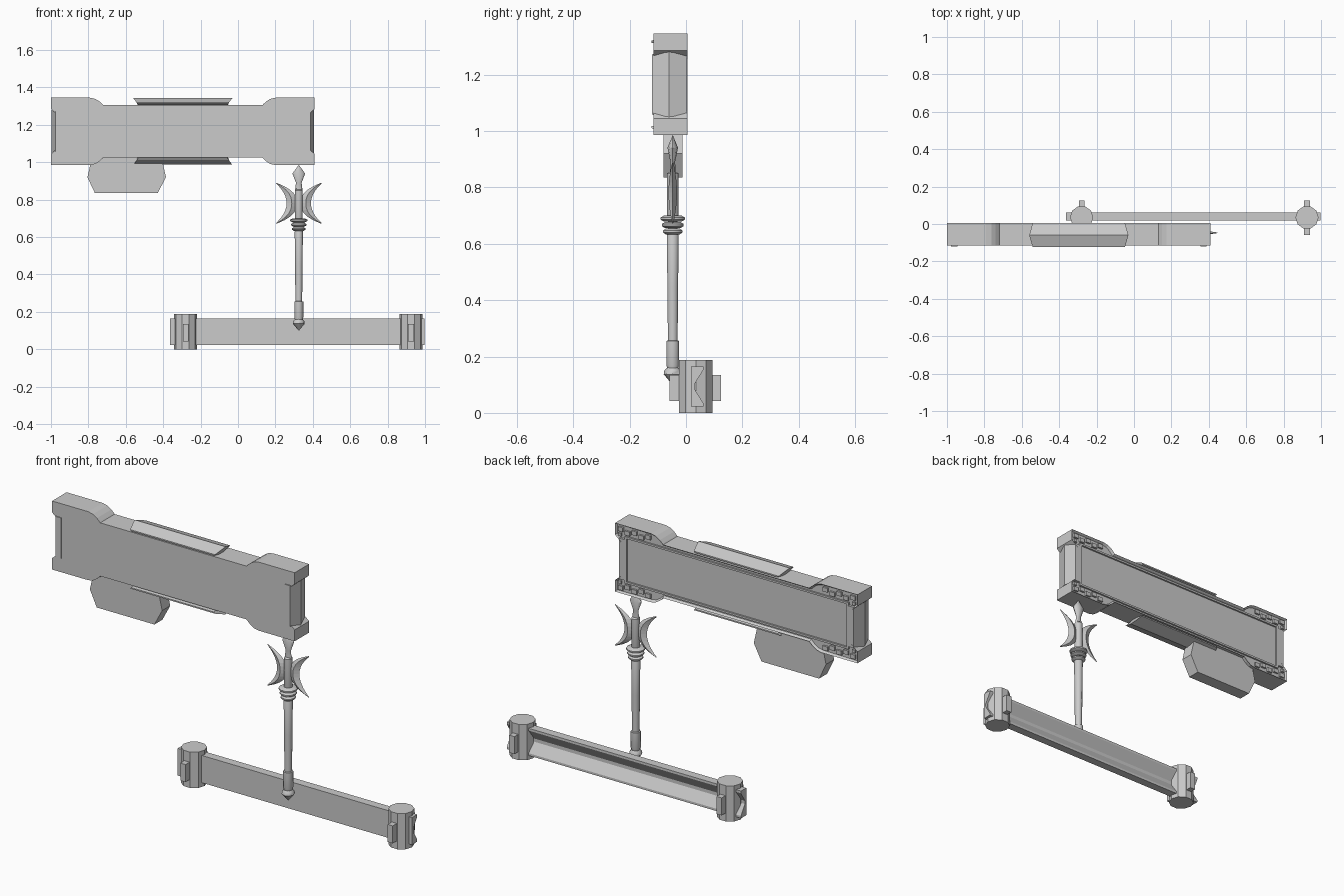
import bpy, bmesh, math
from mathutils import Vector

if "Cube" in bpy.data.objects:
    bpy.data.objects.remove(bpy.data.objects["Cube"], do_unlink=True)

GREY = (0.6, 0.6, 0.6, 1)
mat = bpy.data.materials.new("plain grey")
mat.use_nodes = True
mat.diffuse_color = GREY
mat.node_tree.nodes["Principled BSDF"].inputs["Base Color"].default_value = GREY


def finish(name, bm):
    bmesh.ops.recalc_face_normals(bm, faces=bm.faces)
    me = bpy.data.meshes.new(name)
    bm.to_mesh(me)
    bm.free()
    me.materials.append(mat)
    ob = bpy.data.objects.new(name, me)
    bpy.context.collection.objects.link(ob)
    return ob


def loft(bm, rings, cap=True, closed=False):
    """Join rings of points with quads."""
    rows = [[bm.verts.new(p) for p in r] for r in rings]
    n = len(rows[0])
    pairs = list(zip(rows, rows[1:])) + ([(rows[-1], rows[0])] if closed else [])
    for a, b in pairs:
        for i in range(n):
            j = (i + 1) % n
            bm.faces.new((a[i], a[j], b[j], b[i]))
    if cap:
        return bm.faces.new(rows[0]), bm.faces.new(rows[-1])


def box(bm, x0, x1, y0, y1, z0, z1):
    loft(bm, [[(x0, y0, z), (x1, y0, z), (x1, y1, z), (x0, y1, z)] for z in (z0, z1)])


def prism(bm, outline, y0, y1):
    return loft(bm, [[(x, y, z) for x, z in outline] for y in (y0, y1)])


# Hammer head: quarter outline mirrored about its own centre
CX, CZ = -0.295, 1.165
quarter = [(0.67, 0.09), (0.705, 0.12), (0.705, 0.18), (0.495, 0.18)]
quarter += [(0.495 - 0.07 * math.sin(a), 0.14 + 0.04 * math.cos(a) ** 2)
            for a in (0.4, 0.8, 1.2, math.pi / 2)]
right_top = quarter
left_top = [(-x, z) for x, z in reversed(quarter)]
upper = right_top + left_top
lower = [(x, -z) for x, z in reversed(upper)]
head = [(CX + x, CZ + z) for x, z in upper + lower]

bm = bmesh.new()
front, back = prism(bm, head, -0.115, 0.005)
bm.normal_update()
bmesh.ops.recalc_face_normals(bm, faces=bm.faces)
bmesh.ops.inset_region(bm, faces=[back], thickness=0.009, depth=0)
bmesh.ops.translate(bm, verts=back.verts, vec=(0, -0.012, 0))
rim = bmesh.ops.extrude_face_region(bm, geom=[back])
bmesh.ops.delete(bm, geom=[back], context='FACES_ONLY')
finish("head_body", bm)

# Raised rectangular border on the back
bm = bmesh.new()
for s in (-1, 1):
    z = CZ + s * 0.118
    box(bm, CX - 0.65, CX + 0.65, -0.01, 0.002, z - 0.005, z + 0.005)
    x = CX + s * 0.645
    box(bm, x - 0.006, x + 0.006, -0.01, 0.002, CZ - 0.113, CZ + 0.113)
finish("back_border", bm)

# Small blocks in the four back corners
bm = bmesh.new()
for sx in (-1, 1):
    for sz in (-1, 1):
        for i in range(5):
            x = CX + sx * (0.515 + i * 0.04)
            z = CZ + sz * (0.142 if i % 2 else 0.154)
            box(bm, x - 0.014, x + 0.014, -0.01, 0.003, z - 0.011, z + 0.011)
        x, z = CX + sx * 0.68, CZ + sz * 0.125
        box(bm, x - 0.008, x + 0.008, -0.01, 0.003, z - 0.008, z + 0.008)
finish("corner_blocks", bm)

# Pointed end plates
for side, s in (("right", -1), ("left", 1)):
    bm = bmesh.new()
    plan = [(0.65, -0.12, 0), (0.682, -0.12, 0), (0.702, -0.06, 0.008),
            (0.682, 0.004, 0), (0.65, 0.004, 0)]
    loft(bm, [[(CX + s * x, y, CZ + t * (0.107 + up)) for x, y, up in plan]
              for t in (-1, 1)])
    finish(side + "_end_plate", bm)

# Ridged rails along the top and bottom of the head
for name, s in (("top", 1), ("bottom", -1)):
    bm = bmesh.new()
    section = [(-0.122, 0.148, 0.24), (-0.122, 0.155, 0.247), (-0.06, 0.178, 0.265),
               (0.005, 0.155, 0.247), (0.005, 0.148, 0.24), (-0.06, 0.135, 0.24)]
    loft(bm, [[(CX + t * hx, y, CZ + s * z) for y, z, hx in section] for t in (-1, 1)])
    finish(name + "_rail", bm)

# Counterweight hanging below the head
bm = bmesh.new()
prism(bm, [(-0.805, 0.92), (-0.79, 0.985), (-0.74, 1.03), (-0.41, 1.03),
           (-0.385, 0.92), (-0.43, 0.835), (-0.765, 0.835)], -0.08, -0.013)
finish("lower_grip", bm)

# Crossbar with a V-shaped channel in its back
bm = bmesh.new()
section = [(0.018, 0.022), (0.062, 0.022), (0.062, 0.034), (0.03, 0.085),
           (0.03, 0.102), (0.062, 0.153), (0.062, 0.165), (0.018, 0.165)]
loft(bm, [[(x, y, z) for y, z in section] for x in (-0.363, 0.998)])
finish("crossbar", bm)

# Ten-sided end posts with tabs front and back
for side, x in (("right", -0.28), ("left", 0.925)):
    bm = bmesh.new()
    angles = [math.tau * i / 10 for i in range(10)]
    loft(bm, [[(x + 0.062 * math.cos(a), 0.035 + 0.062 * math.sin(a), z) for a in angles]
              for z in (0, 0.188)])
    finish(side + "_post", bm)
    bm = bmesh.new()
    box(bm, x - 0.015, x + 0.015, -0.058, 0.125, 0.043, 0.135)
    finish(side + "_post_tabs", bm)

# Sceptre shaft, turned from profiles
SX, SY = 0.325, -0.047


def turned(name, profile, sides=10, flat=1):
    bm = bmesh.new()
    angles = [math.tau * i / sides for i in range(sides)]
    loft(bm, [[(SX + r * math.cos(a), SY + flat * r * math.sin(a), z) for a in angles]
              for r, z in profile])
    ob = finish(name, bm)
    ob.data.shade_smooth()
    ob.data.set_sharp_from_angle(angle=math.radians(40))
    return ob


turned("sceptre_shaft", [(0.018, 0.15), (0.024, 0.17), (0.024, 0.255), (0.018, 0.257),
                         (0.02, 0.45), (0.022, 0.63), (0.018, 0.64), (0.018, 0.69),
                         (0.021, 0.7), (0.021, 0.85), (0.014, 0.855)])
turned("sceptre_pommel", [(0.001, 0.1), (0.032, 0.137), (0.03, 0.15), (0.014, 0.168)], 8)
turned("sceptre_point", [(0.02, 0.85), (0.015, 0.89), (0.034, 0.94), (0.001, 0.985)], 8, 0.55)
for i, z in enumerate((0.632, 0.655, 0.678)):
    r = 0.036 + 0.005 * i
    turned("collar_ring_%d" % (i + 1),
           [(r * 0.7, z), (r, z + 0.008), (r, z + 0.015), (r * 0.7, z + 0.022)])

# Crescent blades opening outward
for side, s in (("right", -1), ("left", 1)):
    bm = bmesh.new()
    rings = []
    for i in range(13):
        t = -1 + i / 6
        outer = Vector((0.065 + 0.057 * t * t, 0, 0.106 * t))
        inner = Vector((0.01 + 0.108 * abs(t) ** 2.6, 0, 0.109 * t))
        mid = (outer + inner) / 2
        half = Vector((0, 0.002 + 0.013 * (1 - t * t), 0))
        rings.append([(SX + s * p.x, SY + p.y, 0.781 + p.z)
                      for p in (outer, mid + half, inner, mid - half)])
    loft(bm, rings)
    finish(side + "_crescent_blade", bm)
